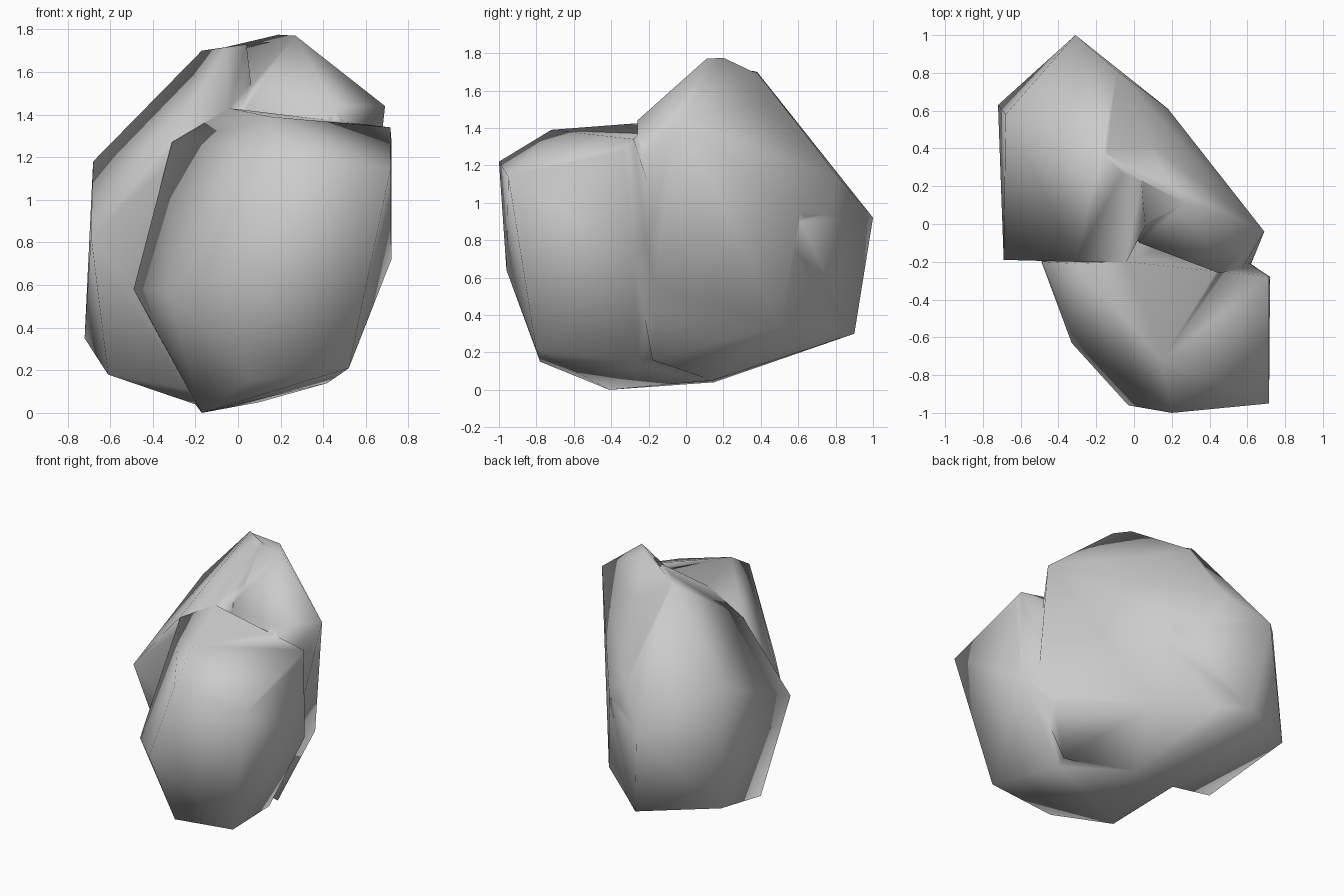
import bpy, bmesh


def chunk(name, pts):
    """Convex faceted boulder chunk wrapped around a few corner points."""
    bm = bmesh.new()
    for p in pts:
        bm.verts.new(p)
    bmesh.ops.convex_hull(bm, input=bm.verts)
    junk = [v for v in bm.verts if not v.link_faces]
    bmesh.ops.delete(bm, geom=junk, context='VERTS')
    bmesh.ops.recalc_face_normals(bm, faces=bm.faces)
    me = bpy.data.meshes.new(name)
    bm.to_mesh(me)
    bm.free()
    ob = bpy.data.objects.new(name, me)
    bpy.context.collection.objects.link(ob)
    return ob


# tall rear chunk, leaning to the left
rock = chunk("rock", [
    (-0.61, 0.03, 0.18), (-0.23, 0.90, 0.30), (-0.72, 0.63, 0.35),
    (-0.31, 1.00, 0.92), (-0.68, 0.58, 1.18), (-0.69, -0.19, 0.83),
    (-0.31, -0.20, 1.28), (-0.17, 0.38, 1.70), (-0.06, 0.27, 1.71),
    (0.04, 0.22, 1.73), (0.06, -0.01, 1.55), (-0.04, -0.20, 1.43),
    (-0.20, 0.15, 0.04), (0.10, 0.14, 0.05), (-0.09, 0.81, 1.14),
    (0.18, 0.61, 0.90), (0.25, 0.50, 0.34)])

# front chunk with the flat top
front = chunk("front_chunk", [
    (-0.17, -0.41, 0.0), (0.42, -0.25, 0.14), (0.52, -0.80, 0.21),
    (0.05, -0.78, 0.15), (0.72, -0.28, 0.72), (0.715, -0.28, 1.34),
    (0.72, -0.33, 1.28), (0.715, -0.95, 1.14), (0.20, -1.00, 1.22),
    (-0.03, -0.96, 0.64), (-0.33, -0.63, 0.57), (-0.49, -0.20, 0.58),
    (-0.31, -0.21, 1.27), (-0.04, -0.20, 1.43), (0.15, -0.72, 1.39),
    (-0.20, 0.15, 0.04), (0.10, 0.14, 0.05)])

# right shoulder with the peak and overhanging tip
shoulder = chunk("shoulder", [
    (0.19, 0.20, 1.775), (0.27, 0.11, 1.77), (0.69, -0.04, 1.44),
    (0.45, -0.26, 1.44), (0.57, -0.24, 1.24), (0.03, -0.10, 1.42),
    (-0.17, 0.38, 1.69), (0.09, 0.42, 1.55), (0.45, 0.23, 1.20),
    (0.25, 0.51, 0.34), (0.18, 0.61, 0.95),
    (-0.09, 0.81, 1.14), (-0.20, 0.15, 0.04), (0.10, 0.14, 0.05),
    (0.44, -0.18, 0.16), (0.60, -0.26, 0.60),
    (-0.31, 0.995, 0.92), (-0.23, 0.895, 0.30)])

# fuse the chunks into a single boulder
for part in (front, shoulder):
    m = rock.modifiers.new("fuse", 'BOOLEAN')
    m.operation = 'UNION'
    m.solver = 'EXACT'
    m.object = part
bpy.context.view_layer.objects.active = rock
rock.select_set(True)
for m in list(rock.modifiers):
    bpy.ops.object.modifier_apply(modifier=m.name)
for part in (front, shoulder):
    bpy.data.objects.remove(part)
bpy.ops.object.shade_smooth()
